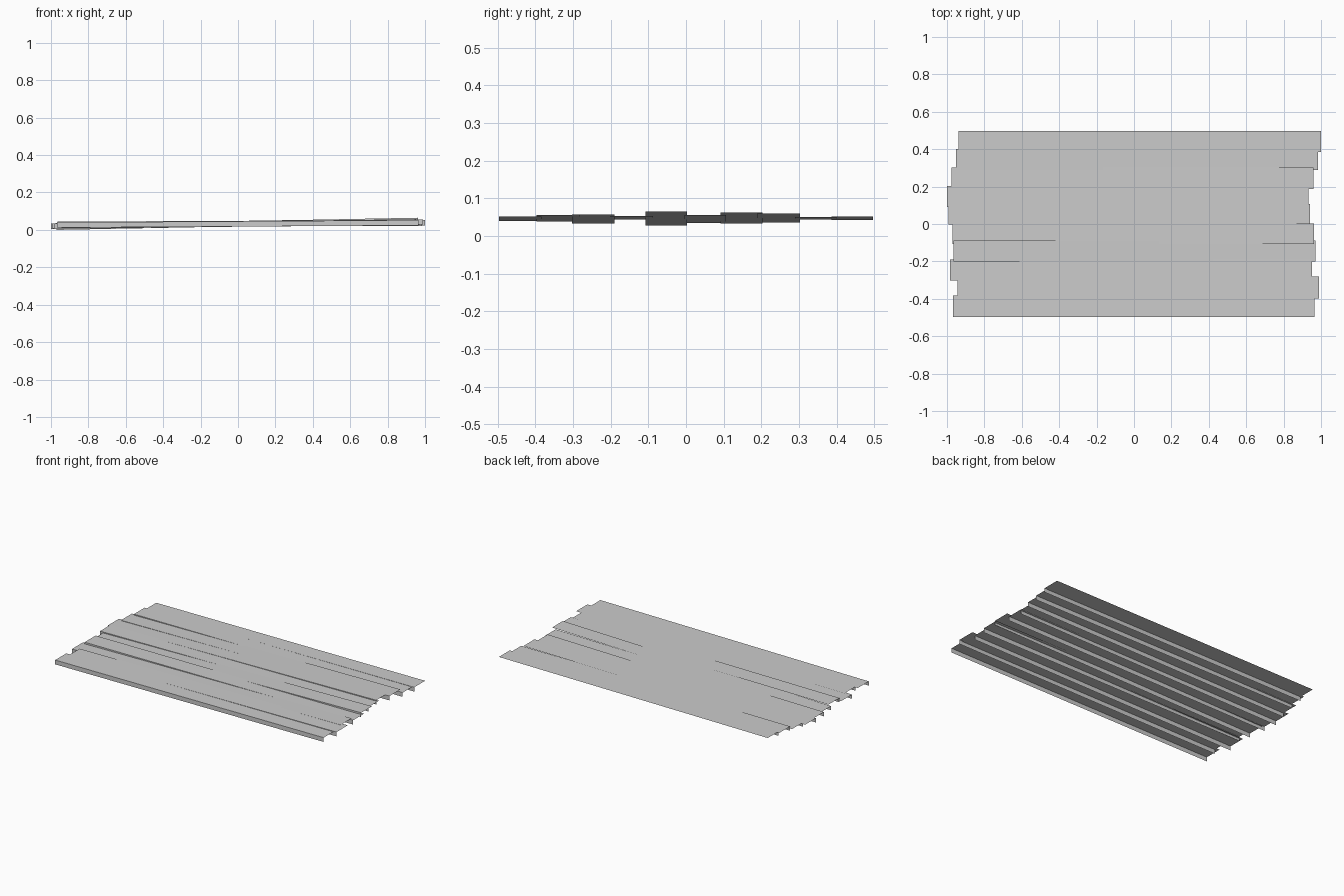
import bpy

SKIRT = 0.028  # depth of the lip hanging from each board's front edge

# Boards from back to front: x left, x right, y front, y back, z left, z right
BOARDS = [
    (-0.937, 1.000, 0.386, 0.497, 0.042, 0.052),
    (-0.953, 0.984, 0.290, 0.400, 0.043, 0.050),
    (-0.975, 0.960, 0.188, 0.302, 0.036, 0.0595),
    (-1.000, 0.932, 0.092, 0.203, 0.033, 0.062),
    (-0.991, 0.942, -0.004, 0.106, 0.0345, 0.056),
    (-0.970, 0.963, -0.108, 0.003, 0.028, 0.065),
    (-0.965, 0.970, -0.200, -0.087, 0.044, 0.053),
    (-0.985, 0.951, -0.302, -0.190, 0.033, 0.057),
    (-0.945, 0.988, -0.397, -0.281, 0.038, 0.056),
    (-0.969, 0.965, -0.497, -0.383, 0.040, 0.052),
]


def board(name, x0, x1, y0, y1, z0, z1):
    # Open L-shaped sheet: sloping top face plus a vertical front lip
    verts = []
    for x, z in ((x0, z0), (x1, z1)):
        verts += [(x, y1, z), (x, y0, z), (x, y0, z - SKIRT)]
    faces = [(0, 1, 4, 3), (1, 2, 5, 4)]
    mesh = bpy.data.meshes.new(name)
    mesh.from_pydata(verts, [], faces)
    mesh.update()
    obj = bpy.data.objects.new(name, mesh)
    bpy.context.collection.objects.link(obj)


# Overlapping row of siding boards
for i, dims in enumerate(BOARDS, 1):
    board(f"board_{i:02d}", *dims)
